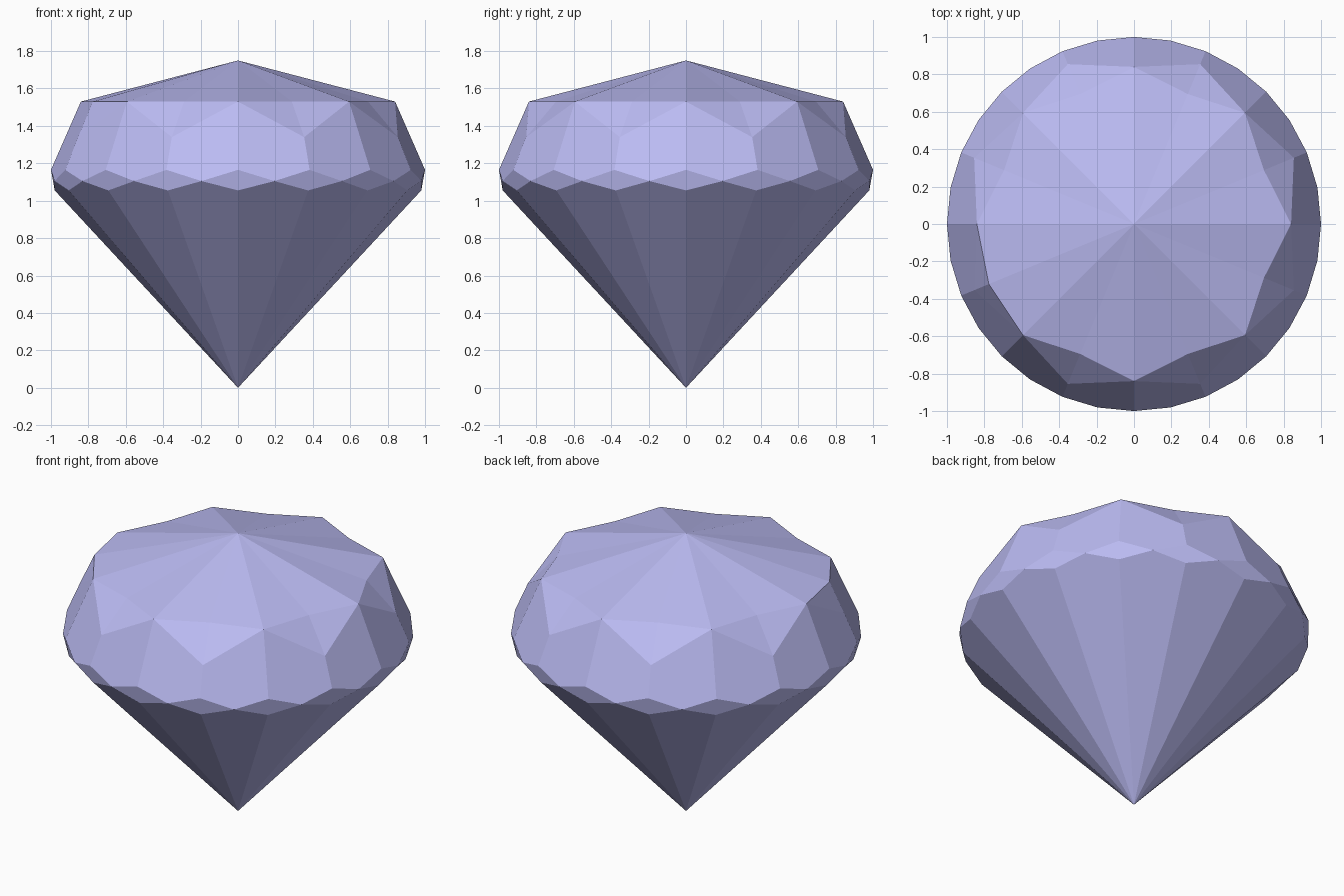
import bpy
import bmesh
from math import cos, sin, tau

if "Cube" in bpy.data.objects:
    bpy.data.objects.remove(bpy.data.objects["Cube"])

N = 16  # facets around the stone
bm = bmesh.new()


def ring(radius, z, offset=0.0):
    """One vertex per facet; offset is a fraction of a facet step."""
    pts = []
    for i in range(N):
        a = tau * (i + offset) / N
        pts.append(bm.verts.new((radius * cos(a), radius * sin(a), z)))
    return pts


tip = bm.verts.new((0, 0, 0))
crest = bm.verts.new((0, 0, 1.75))
low = ring(0.98, 1.055)          # bottom corners of girdle diamonds
mid = ring(1.0, 1.105, 0.5)      # side corners of girdle diamonds
high = ring(1.0, 1.165)          # top corners of girdle diamonds

# Crown: even places are table corners, odd places are notches with a star point below
rim, star = [], {}
for i in range(N):
    a = tau * i / N
    r = 0.84 if i % 2 == 0 or i == 9 else 0.752
    rim.append(bm.verts.new((r * cos(a), r * sin(a), 1.53)))
    if i % 2:
        star[i] = bm.verts.new((0.925 * cos(a), 0.925 * sin(a), 1.34))

for i in range(N):
    j = (i + 1) % N
    # Pavilion, girdle diamond and table fan
    bm.faces.new((tip, low[j], mid[i], low[i]))
    bm.faces.new((low[i], mid[i], high[i], mid[i - 1]))
    bm.faces.new((crest, rim[i], rim[j]))
    # Crown facet and half star facet
    if i % 2 == 0:
        bm.faces.new((rim[i], high[i], mid[i], high[j], star[j]))
        bm.faces.new((rim[i], star[j], rim[j]))
    else:
        bm.faces.new((star[i], high[i], mid[i], high[j], rim[j]))
        bm.faces.new((rim[i], star[i], rim[j]))

bmesh.ops.recalc_face_normals(bm, faces=bm.faces[:])
mesh = bpy.data.meshes.new("cut_gem")
bm.to_mesh(mesh)
bm.free()

gem = bpy.data.objects.new("cut_gem", mesh)
bpy.context.collection.objects.link(gem)
mat = bpy.data.materials.new("violet_blue")
mat.diffuse_color = (0.5, 0.5, 0.9, 1)
mat.use_nodes = True
mat.node_tree.nodes["Principled BSDF"].inputs["Base Color"].default_value = mat.diffuse_color
mesh.materials.append(mat)
